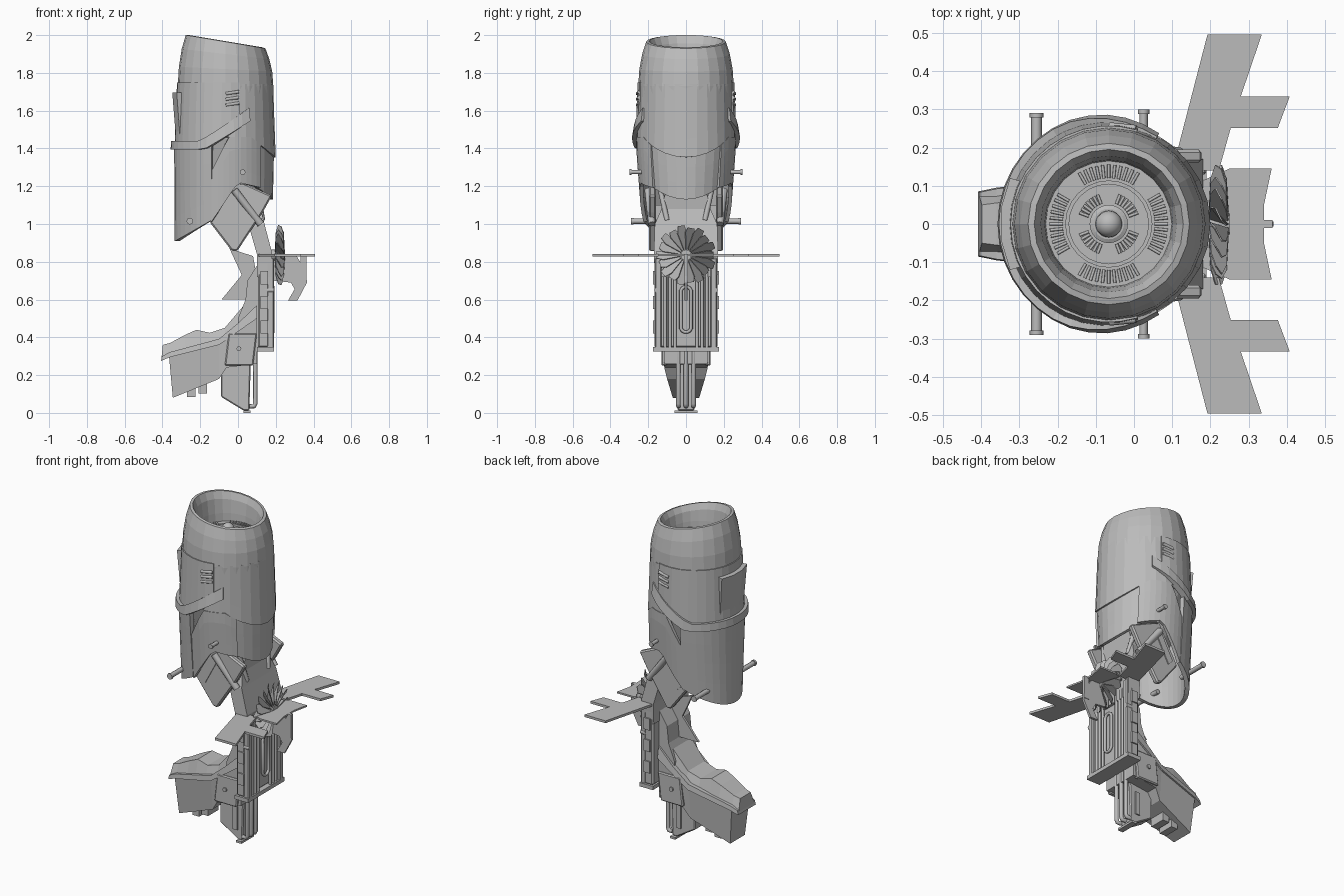
import bpy, bmesh, math
from mathutils import Vector

if "Cube" in bpy.data.objects:
    bpy.data.objects.remove(bpy.data.objects["Cube"])

GREY = bpy.data.materials.new("plain grey")
GREY.diffuse_color = (0.5, 0.5, 0.5, 1)
GREY.use_nodes = True
GREY.node_tree.nodes["Principled BSDF"].inputs["Base Color"].default_value = GREY.diffuse_color
CX = -0.066   # engine axis


def make(name, verts, faces, solid=0, recalc=True):
    me = bpy.data.meshes.new(name)
    me.from_pydata([tuple(v) for v in verts], [], faces)
    me.materials.append(GREY)
    if recalc:
        bm = bmesh.new()
        bm.from_mesh(me)
        bmesh.ops.recalc_face_normals(bm, faces=bm.faces)
        bm.to_mesh(me)
        bm.free()
    ob = bpy.data.objects.new(name, me)
    bpy.context.collection.objects.link(ob)
    if solid:
        m = ob.modifiers.new("thickness", 'SOLIDIFY')
        m.thickness, m.offset = solid, -1
    return ob


def bevel(ob, w):
    m = ob.modifiers.new("bevel", 'BEVEL')
    m.width, m.segments = w, 1
    return ob


def interp(pts, x):
    if x <= pts[0][0]:
        return pts[0][1]
    for (a, p), (b, q) in zip(pts, pts[1:]):
        if x <= b:
            return p + (q - p) * (x - a) / (b - a)
    return pts[-1][1]


def prism(name, pts, lo, hi, axis='y'):
    """Extrude an outline: xz points along y, or xy points along z."""
    n = len(pts)
    f = (lambda p, d: (p[0], d, p[1])) if axis == 'y' else (lambda p, d: (p[0], p[1], d))
    v = [f(p, lo) for p in pts] + [f(p, hi) for p in pts]
    q = [(i, (i + 1) % n, (i + 1) % n + n, i + n) for i in range(n)]
    return make(name, v, q + [tuple(range(n)), tuple(range(n, 2 * n))])


def box(name, x0, x1, y0, y1, z0, z1):
    return prism(name, [(x0, z0), (x1, z0), (x1, z1), (x0, z1)], y0, y1)


def loft(name, secs):
    """Sections (x_bottom, z_bottom, half_bottom, x_top, z_top, half_top)."""
    v, f = [], []
    for xb, zb, wb, xt, zt, wt in secs:
        v += [(xb, -wb, zb), (xb, wb, zb), (xt, wt, zt), (xt, -wt, zt)]
    for i in range(0, 4 * len(secs) - 4, 4):
        f += [(i + j, i + (j + 1) % 4, i + 4 + (j + 1) % 4, i + 4 + j) for j in range(4)]
    k = len(v)
    return make(name, v, f + [(0, 1, 2, 3), (k - 4, k - 3, k - 2, k - 1)])


def lathe(name, prof, n=24):
    """Profile (radius, z, slant) about the engine axis; slant tips the rim."""
    v, f = [], []
    for r, z, s in prof:
        for i in range(n):
            a = 2 * math.pi * i / n
            v.append((CX + r * math.cos(a), r * math.sin(a), z - s * 0.167 * r * math.cos(a)))
    for k in range(len(prof) - 1):
        f += [(k * n + i, k * n + (i + 1) % n, (k + 1) * n + (i + 1) % n, (k + 1) * n + i) for i in range(n)]
    return make(name, v, f + [tuple(range(n)), tuple(range(len(v) - n, len(v)))])


def shell(name, a0, a1, n, top, bot, rad, thick, rows=4):
    """Curved plate about the engine axis; edges are functions of x, radius of z."""
    v, f = [], []
    for i in range(n + 1):
        a = math.radians(a0 + (a1 - a0) * i / n)
        x = CX + 0.262 * math.cos(a)
        zt, zb = interp(top, x), interp(bot, x)
        for j in range(rows + 1):
            z = zb + (zt - zb) * j / rows
            r, s = interp(rad, z), interp([(0.9, 0.84), (1.4, 1)], z)
            v.append((CX + r * math.cos(a), r * s * math.sin(a), z))
    m = rows + 1
    f = [(i * m + j, (i + 1) * m + j, (i + 1) * m + j + 1, i * m + j + 1) for i in range(n) for j in range(rows)]
    return make(name, v, f, thick, False)


def tube(name, pts, r, cyclic=False):
    cu = bpy.data.curves.new(name, 'CURVE')
    cu.dimensions, cu.bevel_depth, cu.bevel_resolution, cu.use_fill_caps = '3D', r, 2, True
    sp = cu.splines.new('POLY')
    sp.points.add(len(pts) - 1)
    for p, c in zip(sp.points, pts):
        p.co = (*c, 1)
    sp.use_cyclic_u = cyclic
    cu.materials.append(GREY)
    ob = bpy.data.objects.new(name, cu)
    bpy.context.collection.objects.link(ob)
    bpy.ops.object.select_all(action='DESELECT')
    ob.select_set(True)
    bpy.context.view_layer.objects.active = ob
    bpy.ops.object.convert(target='MESH')


# engine cowl with slanted intake rim, and inner core
lathe("engine_cowl", [(.235, 1.5, 0), (.25, 1.6, 0), (.253, 1.73, 0), (.247, 1.82, .3), (.232, 1.9, .7),
                      (.211, 1.965, 1), (.195, 1.968, 1), (.178, 1.93, .9), (.168, 1.86, .4), (.165, 1.82, 0)])
lathe("engine_core", [(.13, 1.16, 0), (.19, 1.28, 0), (.235, 1.45, 0), (.235, 1.55, 0)])

# intake disc with radial vanes and domed hub
lathe("intake_ring", [(.114, 1.81, 0), (.114, 1.832, 0), (.104, 1.832, 0), (.104, 1.81, 0)])
lathe("hub_ring", [(.05, 1.81, 0), (.05, 1.84, 0), (.04, 1.845, 0)])
for r0, r1, off, cnt, step in ((.12, .155, 0, 11, 6), (.056, .082, 45, 7, 8)):
    for g in range(4):
        for k in range(cnt):
            a = math.radians(off + 90 * g + (k - (cnt - 1) / 2) * step)
            tube("intake_vane", [(CX + r * math.cos(a), r * math.sin(a), 1.823) for r in (r0, r1)], .004)
bpy.ops.mesh.primitive_uv_sphere_add(segments=20, ring_count=10, radius=.035, location=(CX, 0, 1.85))
bpy.context.object.name = "hub_dome"
bpy.context.object.data.materials.append(GREY)
bpy.ops.object.shade_smooth()

# cowl plates
EDGE = [(-.145, 1.46), (.07, 1.46), (.2, 1.35)]
shell("rear_cowl", -105, 105, 16, [(-1, 1.74)], EDGE, [(1.35, .266), (1.5, .26), (1.74, .252)], .025)
shell("rear_lower_cowl", -72, 72, 12, [(-1, 1.47)], [(.05, 1.21), (.12, 1.19), (.196, 1.13)],
      [(1.1, .25), (1.35, .256)], .02)
shell("upper_face_plate", 73, 287, 20, [(-1, 1.75)], [(-.18, 1.42), (.06, 1.59)], [(1.4, .27), (1.75, .257)], .02)
shell("lower_face_plate", 106, 254, 16, [(-1, 1.42)], [(-.335, .905), (-.12, 1.03)], [(.9, .269), (1.4, .272)], .025)
shell("face_band", 61, 299, 24, [(-.19, 1.44), (.06, 1.615)], [(-.17, 1.395), (.075, 1.555)],
      [(1.4, .291), (1.47, .285), (1.6, .262)], .035, 1)
shell("brow_wedge", 155, 205, 3, [(-1, 1.695)], [(-1, 1.47)], [(1.45, .265), (1.695, .285)], .03, 1)
for s in (1, -1):
    a = sorted((s * 45, s * 113))
    shell("side_cowl", a[0], a[1], 10, [(-.155, 1.25), (-.05, 1.46), (.07, 1.46), (.19, 1.36)],
          [(-.155, 1.05), (-.14, 1.01), (0, 1.22), (.13, 1.19)], [(1, .268), (1.4, .264)], .02)
    for k in range(3):
        tube("cowl_vent", [(-.065, s * .257, 1.69 - k * .03), (.005, s * .25, 1.7 - k * .03)], .009)
    # side pegs
    for x, z, y, r in ((.025, 1.275, .3, .011), (-.255, 1.015, .29, .014)):
        tube("peg", [(x, s * .1, z), (x, s * y, z)], r)
        tube("peg_cap", [(x, s * (y - .012), z), (x, s * y, z)], r + .004)
    # hanger plate and damper
    bevel(prism("hanger_plate", [(-.02, 1.24), (.18, 1.15), (.13, 1.06), (-.005, .855), (-.035, .86), (-.15, 1.01)],
                *sorted((s * .16, s * .195))), .008)
    prism("hanger_inset", [(-.03, 1.17), (.0, 1.14), (-.08, .99), (-.11, 1.02)], *sorted((s * .19, s * .201)))
    tube("damper", [(-.02, s * .2, 1.18), (.12, s * .18, 1.0)], .02)
    tube("neck_strut", [(.1, s * .14, 1.2), (.13, s * .1, 1.02)], .014)

# neck joining engine and lower frame
loft("neck", [(-.03, 1.22, .1, .13, 1.2, .1), (.03, 1.06, .13, .12, 1.08, .13), (.06, .98, .165, .14, 1.0, .165),
              (.1, .84, .17, .18, .85, .17), (.1, .72, .165, .18, .72, .165)])
box("cross_beam", -.06, .06, -.165, .165, 1.02, 1.1)
prism("spine_block", [(.16, .8), (.1, .78), (.05, .7), (.04, .6), (.0, .5), (.0, .3), (.15, .34)], -.11, .11)

# rear frame with vertical rails
bevel(box("rear_frame", .105, .165, -.168, .168, .345, .8), .01)
box("frame_foot", .1, .19, -.175, .175, .325, .348)
for s in (1, -1):
    bevel(box("frame_rail", .15, .19, *sorted((s * .13, s * .165)), .34, .82), .006)
    for y in (.058, .085, .11):
        tube("frame_rod", [(.175, s * y, .345), (.175, s * y, .78)], .009)
    for z in (.42, .55, .68):
        box("rail_clip", .12, .16, *sorted((s * .16, s * .176)), z, z + .07)
    tube("rod_bracket", [(.14, s * .155, .65), (.19, s * .155, .65)], .014)
loop = [(.185, .028 * math.cos(t), (.64 if math.sin(t) > 0 else .455) + .028 * math.sin(t))
        for t in [math.pi * (k + .5) / 6 for k in range(12)]]
tube("slot_loop", loop, .009, True)

# bow, fender and saddle
loft("bow", [(-.345, .08, .07, -.365, .3, .085), (-.1, .18, .1, -.1, .36, .115), (-.06, .24, .115, -.06, .42, .12),
             (.1, .26, .115, .1, .52, .12)])
loft("fender", [(-.408, .275, .085, -.403, .3, .083), (-.36, .295, .095, -.36, .322, .092),
                (-.1, .36, .125, -.1, .392, .12), (.0, .43, .13, .0, .475, .125), (.1, .5, .13, .1, .57, .12)])
loft("saddle", [(-.405, .29, .075, -.398, .36, .05), (-.36, .3, .08, -.36, .37, .055), (-.28, .32, .09, -.28, .413, .065),
                (-.22, .33, .095, -.22, .44, .07), (-.15, .35, .1, -.15, .424, .075), (-.07, .38, .105, -.07, .45, .08),
                (.06, .45, .11, .04, .58, .09), (.13, .5, .11, .11, .7, .1)])
for x, z in ((-.27, .095), (-.21, .115)):
    box("bow_foot", x, x + .045, -.05, .05, z - .012, z + .04)
for s in (1, -1):
    bevel(prism("side_hatch", [(-.07, .25), (.08, .25), (.1, .42), (-.05, .42)], *sorted((s * .1, s * .13))), .006)
    tube("hatch_pivot", [(.005, s * .12, .34), (.005, s * .138, .34)], .013)

# keel with rods and shoe
bevel(prism("keel", [(-.09, .28), (-.09, .085), (.03, .012), (.06, .012), (.07, .34), (-.05, .34)], -.045, .045), .006)
box("keel_shoe", .03, .065, -.06, .06, 0, .013)
for y in (-.04, 0, .04):
    tube("keel_rod", [(.06, y, .035), (.085, y, .035), (.092, y, .05), (.092, y, .33)], .012)
for s in (1, -1):
    box("keel_slot", .0, .03, *sorted((s * .045, s * .052)), .07, .21)

# wings, tail plane and fins
for s in (1, -1):
    prism("wing", [(x, s * y) for x, y in ((.1, .14), (.192, .495), (.334, .495), (.279, .333), (.407, .333),
                                           (.376, .251), (.253, .251), (.222, .14))], .828, .842, 'z')
prism("tail_plane", [(.15, -.1), (.25, -.145), (.36, -.145), (.34, -.05), (.34, .05), (.36, .145), (.25, .145),
                     (.15, .1)], .83, .84, 'z')
prism("tail_fin", [(.19, .83), (.31, .83), (.36, .75), (.365, .69), (.315, .595), (.265, .595), (.3, .655),
                   (.28, .69), (.19, .7)], -.007, .007)
prism("front_fin", [(-.045, .87), (.08, .83), (.12, .6), (-.087, .6), (.02, .73)], -.007, .007)
box("tail_tip", .33, .362, -.01, .01, .7, .84)

# overlapping feather blades around the rear rotor
v, f = [], []
for k in range(18):
    a = 2 * math.pi * k / 18
    u, w = Vector((0, math.cos(a), math.sin(a))), Vector((0, -math.sin(a), math.cos(a)))
    rt = .158 if k % 2 else .146
    c = Vector((0, 0, .835))
    for x, r, d in ((.195, .03, -.008), (.245, .03, .008), (.24, .12, .026), (.228, rt, .018), (.212, rt, -.016), (.2, .12, -.022)):
        v.append(c + Vector((x, 0, 0)) + u * r + w * d)
    f.append(tuple(range(6 * k, 6 * k + 6)))
make("rotor_blades", v, f, .004)
tube("rotor_hub", [(.16, 0, .835), (.25, 0, .835)], .03)
